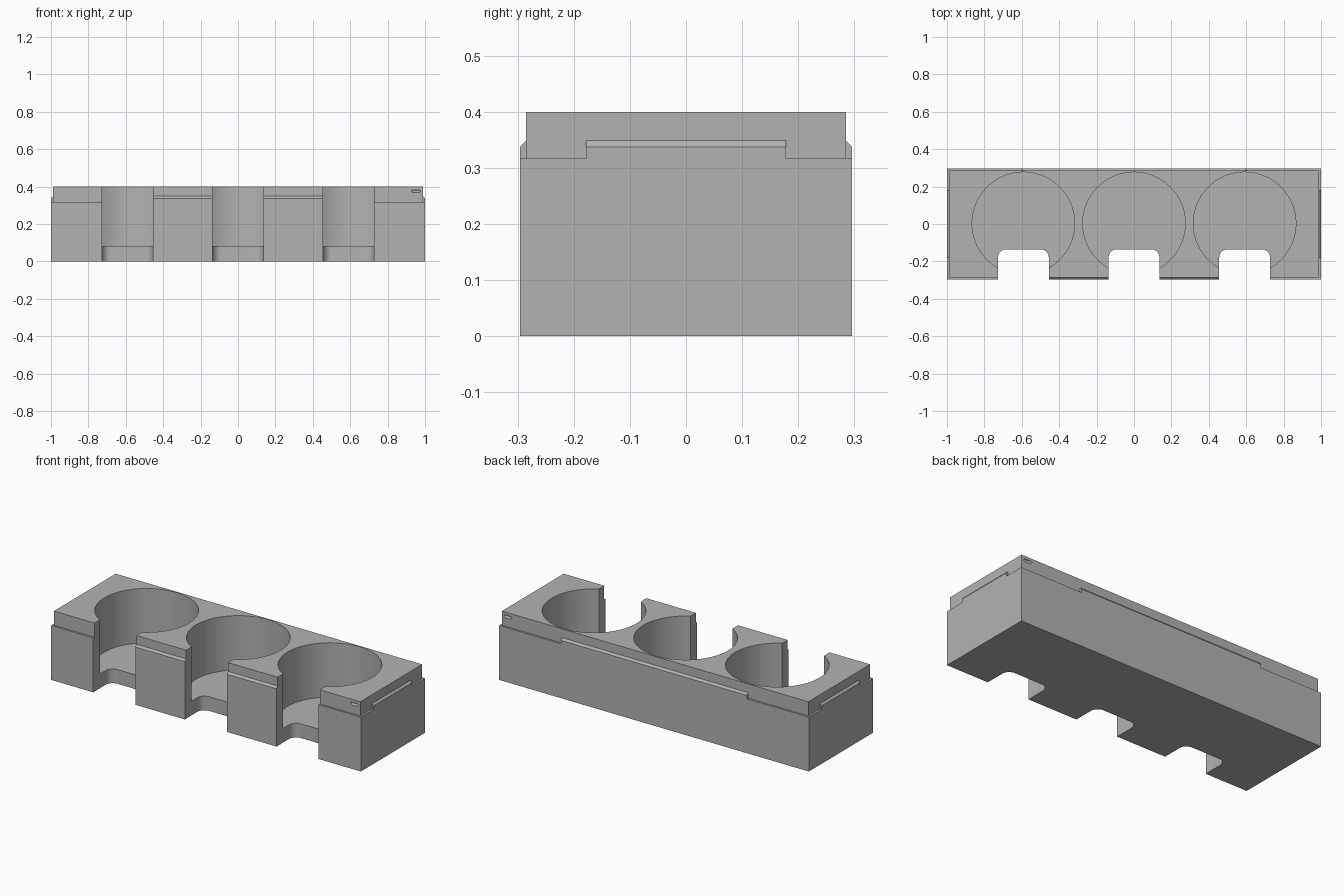
import bpy, bmesh, math

if "Cube" in bpy.data.objects:
    bpy.data.objects.remove(bpy.data.objects["Cube"])

grey = bpy.data.materials.new("light grey plastic")
grey.diffuse_color = (0.45, 0.45, 0.45, 1)
grey.use_nodes = True
grey.node_tree.nodes["Principled BSDF"].inputs["Base Color"].default_value = grey.diffuse_color

HX, HY = 1.0, 0.296          # lower block half sizes
STEP, TOP, INSET = 0.317, 0.40, 0.011
PITCH, RADIUS, FLOOR = 0.5915, 0.274, 0.083


def prism(name, pts, depth, place):
    """Extrude a 2D outline; place maps (u, v, w) to x, y, z."""
    bm = bmesh.new()
    ends = [[bm.verts.new(place(u, v, w)) for u, v in pts] for w in (-depth, depth)]
    bm.faces.new(ends[0])
    bm.faces.new(ends[1][::-1])
    n = len(pts)
    for i in range(n):
        j = (i + 1) % n
        bm.faces.new((ends[0][i], ends[1][i], ends[1][j], ends[0][j]))
    bmesh.ops.recalc_face_normals(bm, faces=bm.faces)
    me = bpy.data.meshes.new(name)
    bm.to_mesh(me)
    bm.free()
    ob = bpy.data.objects.new(name, me)
    bpy.context.collection.objects.link(ob)
    me.materials.append(grey)
    return ob


def box(name, hx, hy, z0, z1):
    pts = [(-hx, -hy), (hx, -hy), (hx, hy), (-hx, hy)]
    mid, half = (z0 + z1) / 2, (z1 - z0) / 2
    return prism(name, pts, half, lambda u, v, w: (u, v, mid + w))


def arc(cx, cy, r, a0, a1, n):
    return [(cx + r * math.cos(math.radians(a0 + (a1 - a0) * i / n)),
             cy + r * math.sin(math.radians(a0 + (a1 - a0) * i / n))) for i in range(n + 1)]


def combine(target, tool, operation):
    bpy.context.view_layer.objects.active = target
    mod = target.modifiers.new("bool", 'BOOLEAN')
    mod.operation, mod.object, mod.solver = operation, tool, 'EXACT'
    bpy.ops.object.modifier_apply(modifier=mod.name)
    bpy.data.objects.remove(tool)


# Lower block with the slightly narrower rim on top
tray = box("cup_tray", HX, HY, 0, STEP)
combine(tray, box("rim", HX - INSET, HY - INSET, STEP - 0.1, TOP), 'UNION')

# Bevelled locating ridges along the middle of every side
def ridge_profile(h):
    return [(-h, 0.25), (h, 0.25), (h, 0.337), (h - INSET, 0.349),
            (-h + INSET, 0.349), (-h, 0.337)]

combine(tray, prism("side_ridges", ridge_profile(HX), 0.178,
                    lambda u, v, w: (u, w, v)), 'UNION')
combine(tray, prism("long_ridges", ridge_profile(HY), 0.60,
                    lambda u, v, w: (w, u, v)), 'UNION')

# Three round pockets, each opened by a rounded finger notch at the front
NW, NB, NR = 0.136, -0.135, 0.045
for i in (-1, 0, 1):
    cx = i * PITCH
    circle = arc(cx, 0.003, RADIUS, 0, 360, 128)[:-1]
    combine(tray, prism("pocket", circle, 0.25,
                        lambda u, v, w: (u, v, FLOOR + 0.25 + w)), 'DIFFERENCE')
    notch = [(cx - NW, -0.4), (cx + NW, -0.4)]
    notch += arc(cx + NW - NR, NB - NR, NR, 0, 90, 10)
    notch += arc(cx - NW + NR, NB - NR, NR, 90, 180, 10)
    combine(tray, prism("notch", notch, 0.6, lambda u, v, w: (u, v, w)), 'DIFFERENCE')

# Small capsule-shaped detents near the corners of the rim
def detent(x, y, along_x):
    bm = bmesh.new()
    r, half = 0.008, 0.016
    bmesh.ops.create_uvsphere(bm, u_segments=16, v_segments=9, radius=r)
    for v in bm.verts:
        v.co.z += half if v.co.z > 0 else -half
        a, b, c = v.co
        v.co = (c + x, a + y, b + 0.375) if along_x else (a + x, c + y, b + 0.375)
    bmesh.ops.recalc_face_normals(bm, faces=bm.faces)
    me = bpy.data.meshes.new("detent")
    bm.to_mesh(me)
    bm.free()
    me.materials.append(grey)
    ob = bpy.data.objects.new("detent", me)
    bpy.context.collection.objects.link(ob)
    combine(tray, ob, 'DIFFERENCE')

for sx in (-1, 1):
    for sy in (-1, 1):
        detent(sx * (HX - INSET), sy * 0.245, False)
        detent(sx * 0.951, sy * (HY - INSET), True)

# Smooth pocket walls, crisp edges
bpy.ops.object.select_all(action='DESELECT')
tray.select_set(True)
bpy.context.view_layer.objects.active = tray
bpy.ops.object.shade_smooth_by_angle(angle=math.radians(30))
